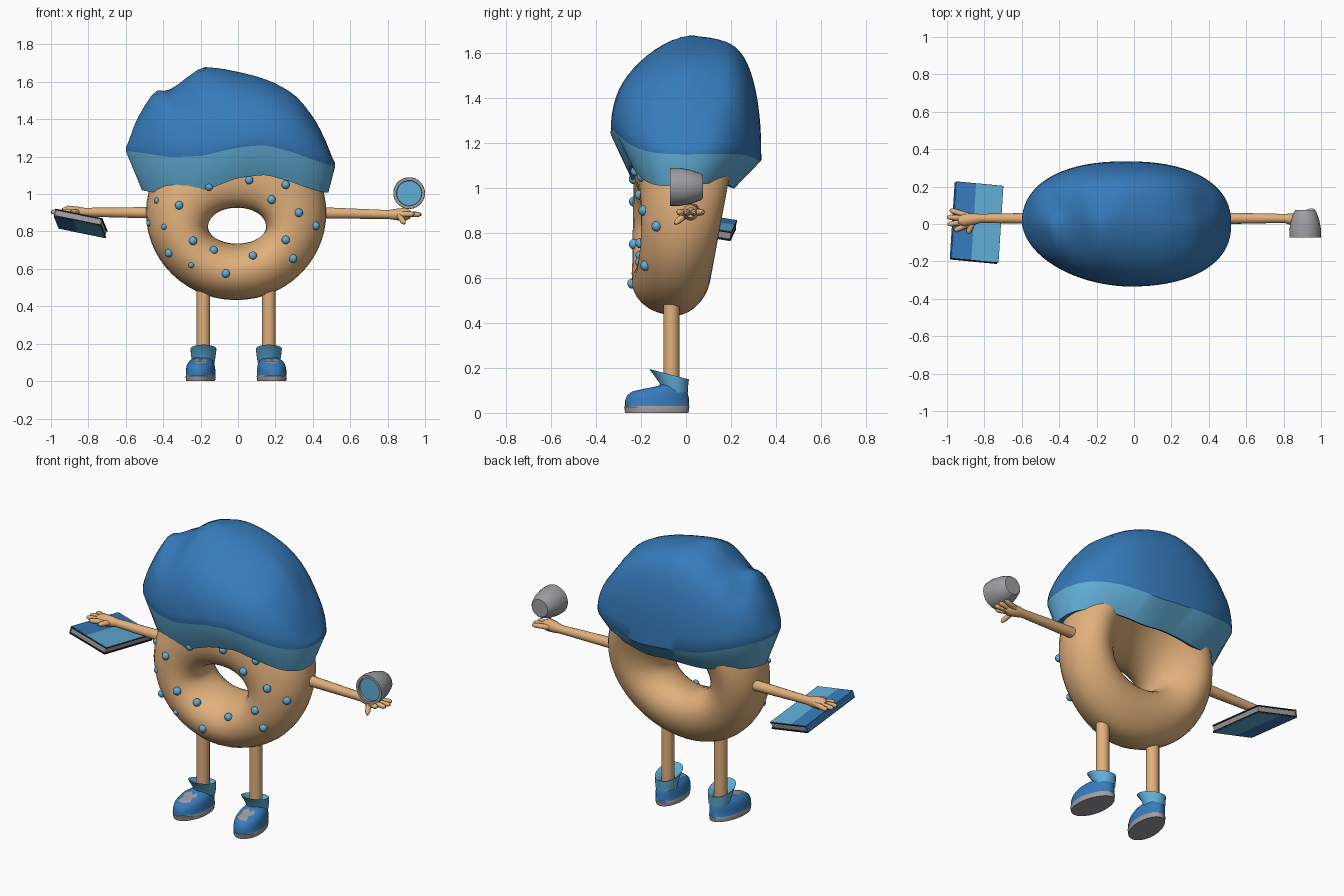
import bpy, bmesh
from math import sin, cos, pi, copysign
from mathutils import Vector, Euler
from mathutils.bvhtree import BVHTree

cube = bpy.data.objects.get("Cube")
if cube:
    bpy.data.objects.remove(cube)


def material(name, r, g, b):
    m = bpy.data.materials.new(name)
    m.use_nodes = True
    m.diffuse_color = (r, g, b, 1)
    m.node_tree.nodes["Principled BSDF"].inputs["Base Color"].default_value = (r, g, b, 1)
    return m


dough = material("dough tan", .75, .435, .2)
blue = material("icing blue", .038, .2, .505)
light = material("light blue", .12, .425, .68)
grey = material("grey", .34, .34, .36)
black = material("black", .01, .01, .012)


def finish(bm, name, mats, angle=.65):
    bmesh.ops.recalc_face_normals(bm, faces=bm.faces)
    mesh = bpy.data.meshes.new(name)
    bm.to_mesh(mesh)
    bm.free()
    for m in mats:
        mesh.materials.append(m)
    ob = bpy.data.objects.new(name, mesh)
    bpy.context.collection.objects.link(ob)
    bpy.ops.object.select_all(action='DESELECT')
    ob.select_set(True)
    bpy.context.view_layer.objects.active = ob
    bpy.ops.object.shade_smooth_by_angle(angle=angle)
    return ob


def loft(name, rings, mats, bands=None, caps=(True, True), wrap=False, angle=.65):
    """Skin a list of closed rings; bands gives a material index per strip."""
    bm = bmesh.new()
    vs = [[bm.verts.new(p) for p in r] for r in rings]
    n = len(vs[0])
    strips = len(vs) if wrap else len(vs) - 1
    bands = bands or [0] * strips
    for i in range(strips):
        a, b = vs[i], vs[(i + 1) % len(vs)]
        for j in range(n):
            k = (j + 1) % n
            bm.faces.new((a[j], a[k], b[k], b[j])).material_index = bands[i]
    for use, ring, idx in ((caps[0], vs[0], bands[0]), (caps[1], vs[-1], bands[-1])):
        if use and not wrap:
            bm.faces.new(ring).material_index = idx
    return finish(bm, name, mats, angle)


def circle(n):
    return [2 * pi * i / n for i in range(n)]


def limb(name, pts, mat, n=14):
    """Round tube through (x, y, z, radius) points."""
    q = (Vector(pts[-1][:3]) - Vector(pts[0][:3])).to_track_quat('Z', 'Y')
    rings = [[Vector(p[:3]) + q @ Vector((p[3] * cos(a), p[3] * sin(a), 0)) for a in circle(n)]
             for p in pts]
    return loft(name, rings, [mat], angle=1)


def table(x, pts):
    """Piecewise linear lookup."""
    for (x0, y0), (x1, y1) in zip(pts, pts[1:]):
        if x <= x1:
            return y0 + (y1 - y0) * max(0, (x - x0) / (x1 - x0))
    return pts[-1][1]


# Ring-shaped body, thicker and leaning back towards the top, hole flaring to the back
def body_ring(u):
    up = max(0, sin(u))
    ix, iz = -.005 + .163 * cos(u), .835 + .1 * sin(u) + .03 * up
    ox, oz = -.01 + .482 * cos(u), .9 + .467 * sin(u)
    ring = []
    for a in circle(28):
        t = .5 + .5 * cos(a)
        t += .35 * (.5 + .5 * sin(u)) * sin(a) * (1 - t)
        x, z = ix + (ox - ix) * t, iz + (oz - iz) * t
        depth = .175 + .085 * (z - .6)
        depth += .035 - .13 * max(0, x) if sin(a) < 0 else -.035
        ring.append((x, -.03 + .1 * (z - .6) + depth * sin(a), z))
    return ring


body = loft("ring_body", [body_ring(u) for u in circle(56)], [dough], wrap=True, angle=1.2)

# Sprinkles dropped onto the front surface
bm = bmesh.new()
bm.from_mesh(body.data)
tree = BVHTree.FromBMesh(bm)
bm.free()
spots = [(-.155, 1.04), (.06, 1.075), (.255, 1.05), (-.435, .965), (-.315, .94), (.18, .97),
         (.325, .9), (.415, .83), (-.475, .845), (-.395, .825), (-.24, .75), (-.13, .7),
         (-.37, .685), (-.25, .62), (-.065, .575), (.08, .67), (.255, .755), (.295, .655)]
bm = bmesh.new()
for x, z in spots:
    hit = tree.ray_cast(Vector((x, -1, z)), Vector((0, 1, 0)))[0]
    if hit:
        small = x < -.38 or (x, z) == spots[13]
        made = bmesh.ops.create_uvsphere(bm, u_segments=10, v_segments=7,
                                         radius=.016 if small else .023)
        bmesh.ops.translate(bm, verts=made["verts"], vec=hit)
finish(bm, "sprinkles", [light], 1)

# Cap: lip, sloping band and lopsided dome with a dent
RIM_FRONT = [(-.6, 1.23), (-.4, 1.2), (-.2, 1.205), (0, 1.25), (.15, 1.265), (.3, 1.23), (.52, 1.15)]
RIM_BACK = [(-.6, 1.23), (-.3, 1.15), (.1, 1.115), (.52, 1.15)]
RIDGE = [(-.6, 1.23), (-.56, 1.36), (-.5, 1.48), (-.445, 1.565), (-.38, 1.55), (-.32, 1.585),
         (-.2, 1.685), (-.1, 1.675), (.02, 1.65), (.12, 1.625), (.2, 1.595), (.28, 1.55),
         (.33, 1.51), (.38, 1.445), (.43, 1.37), (.48, 1.26), (.52, 1.15)]
POW = 2.3


def ridge(x, reach):
    return sum(table(x + reach * k, RIDGE) for k in (-1, -.5, 0, .5, 1)) / 5


def cap_point(a, s):
    c, d = cos(a), sin(a)
    x = -.04 + .56 * s * copysign(abs(c) ** (2 / POW), c)
    y = .335 * s * copysign(abs(d) ** (2 / POW), d)
    width = .335 * max(1e-9, 1 - min(1, abs((x + .04) / .56)) ** POW) ** (1 / POW)
    v = max(-1, min(1, y / max(width, 1e-4)))
    if s == 1:
        v = copysign(1, d)
    front, back = table(x, RIM_FRONT), table(x, RIM_BACK)
    base = front + (back - front) * (.5 + .5 * (d if s == 1 else v))
    bulge = 2.6 if v > 0 else 2.2
    h = (1 - abs(v) ** bulge) ** (1 / bulge)
    # The dent fades out towards the back
    fade = max(0, min(1, .3 + 2 * v)) * max(0, min(1, (x + .56) * 8))
    top = ridge(x, .02)
    top += (min(top, ridge(x, .14)) - top) * fade
    # The front right corner is cut back
    k = 1 - .16 * max(0, -c) * max(0, -d) * s
    return Vector((x * k, y * k + .07 * h * (1 - s * s), base + max(0, top - base) * h))


angles = circle(72)
rim = [cap_point(a, 1) for a in angles]
hem = [Vector((-.015 + (p.x + .04) * .89, p.y * .7 - .018,
               p.z - .14 - .07 * max(0, -cos(a)) + .02 * sin(a))) for p, a in zip(rim, angles)]
lip = [Vector((p.x * .93, p.y * .9, p.z + .01)) for p in hem]
dome = [[cap_point(a, sin(pi / 2 * k / 18)) for a in angles] for k in range(17, 0, -1)]
loft("cap", [lip, hem, rim] + dome, [blue, light], [0, 1] + [0] * 17, caps=(False, True), angle=.75)

# Arms and hands
for side, word, drop in ((-1, "right", 0), (1, "left", .012)):
    reach = 1 if side < 0 else .98
    z = .903 - drop
    limb(word + "_arm", [(side * x * reach, y, h - (drop if x > .6 else 0), r) for x, y, h, r in (
        (.42, .03, .9, .032), (.82, .03, .903, .024), (.86, .025, .903, .031),
        (.91, .02, .903, .036), (.94, .02, .903, .022))], dough)
    fingers = [(.985, .075, .002), (1, .037, 0), (.997, -.002, 0), (.96, -.035, .002)]
    for i, (x, y, dz) in enumerate(fingers):
        a = Vector((side * .89 * reach, .045 - .016 * i, z))
        b = Vector((side * x * reach, y, z + dz))
        limb(f"{word}_finger_{i + 1}",
             [(*a, .016), (*a.lerp(b, .85), .014), (*b, .006)], dough, 8)
    a, b = Vector((side * .86, .01, z)), Vector((side * .89, -.05, z - (.05 if side > 0 else 0)))
    limb(word + "_thumb", [(*a, .017), (*a.lerp(b, .8), .014), (*b, .006)], dough, 8)

# Cup lying with its mouth to the front
cup = [(.075, .052), (.065, .06), (.02, .076), (-.03, .085), (-.072, .084), (-.072, .068), (-.058, .066)]
cup_rings = [[(.915 + r * cos(a), y, 1.005 + r * sin(a)) for a in circle(28)] for y, r in cup]
loft("cup", cup_rings, [grey], caps=(True, False))
loft("cup_drink", [[(.915 + r * cos(a), y, 1.005 + r * sin(a)) for a in circle(28)]
                   for r, y in ((.067, -.056), (.067, -.06))], [light])

# Book: pages, two covers and coloured cover panels
tilt = Euler((-.16, .2, -.096)).to_matrix()


def slab(name, x0, x1, depth, z0, z1, mat):
    bm = bmesh.new()
    bmesh.ops.create_cube(bm, size=1)
    for v in bm.verts:
        p = Vector(((x0 + x1) / 2 + v.co.x * (x1 - x0), v.co.y * depth,
                    (z0 + z1) / 2 + v.co.z * (z1 - z0)))
        v.co = Vector((-.836, .01, .863)) + tilt @ p
    finish(bm, name, [mat], .3)


slab("book_pages", -.124, .124, .41, -.034, -.006, grey)
slab("book_top_cover", -.128, .128, .418, -.007, -.001, black)
slab("book_bottom_cover", -.128, .128, .418, -.041, -.034, black)
slab("book_spine", -.131, -.122, .414, -.039, -.002, blue)
slab("book_spine_panel", -.13, -.022, .414, -.002, .001, blue)
slab("book_front_panel", -.022, .127, .414, -.002, .001, light)
slab("book_back_spine_panel", -.13, -.022, .414, -.043, -.04, blue)
slab("book_back_panel", -.022, .127, .414, -.043, -.04, light)

# Legs, shoes and cuffs
for side, word, x0 in ((-1, "right", -.185), (1, "left", .165)):
    limb(word + "_leg", [(x0, -.065, .1, .036), (x0, -.065, .56, .036)], dough, 18)

    def shoe_ring(z, s):
        ring = []
        for a in circle(28):
            y = -.13 - .145 * s * cos(a) + .02 * (1 - s)
            x = .079 * s * sin(a) * (1 + .06 * cos(a))
            lift = 1 if z < .04 else 1 - .12 * cos(a)
            ring.append((x0 + x + side * (.007 + .1 * (-y - .06)), y, z * lift))
        return ring

    shoe = loft(word + "_shoe", [shoe_ring(z, s) for z, s in (
        (0, .97), (.027, 1), (.03, .98), (.06, .98), (.088, .92), (.108, .78), (.119, .55), (.124, .2))],
        [grey, blue], [0, 0, 1, 1, 1, 1, 1])
    # Lace patch on the instep
    for f in shoe.data.polygons:
        if f.center.z > .1 and f.center.y < -.14 and f.normal.z > .9 and abs(f.center.x - x0 - side * .017) < .03:
            f.material_index = 0
    # Flared, slanted cuff with an open inside
    cuff = [(.09, -.05, .058, .058, 0), (.125, -.055, .064, .064, .01), (.172, -.075, .07, .088, .023),
            (.17, -.075, .064, .08, .021), (.13, -.06, .034, .034, 0)]
    loft(word + "_cuff", [[(x0 + rx * cos(a), cy + ry * sin(a), z - slant * sin(a)) for a in circle(24)]
                          for z, cy, rx, ry, slant in cuff], [light], caps=(False, False))
